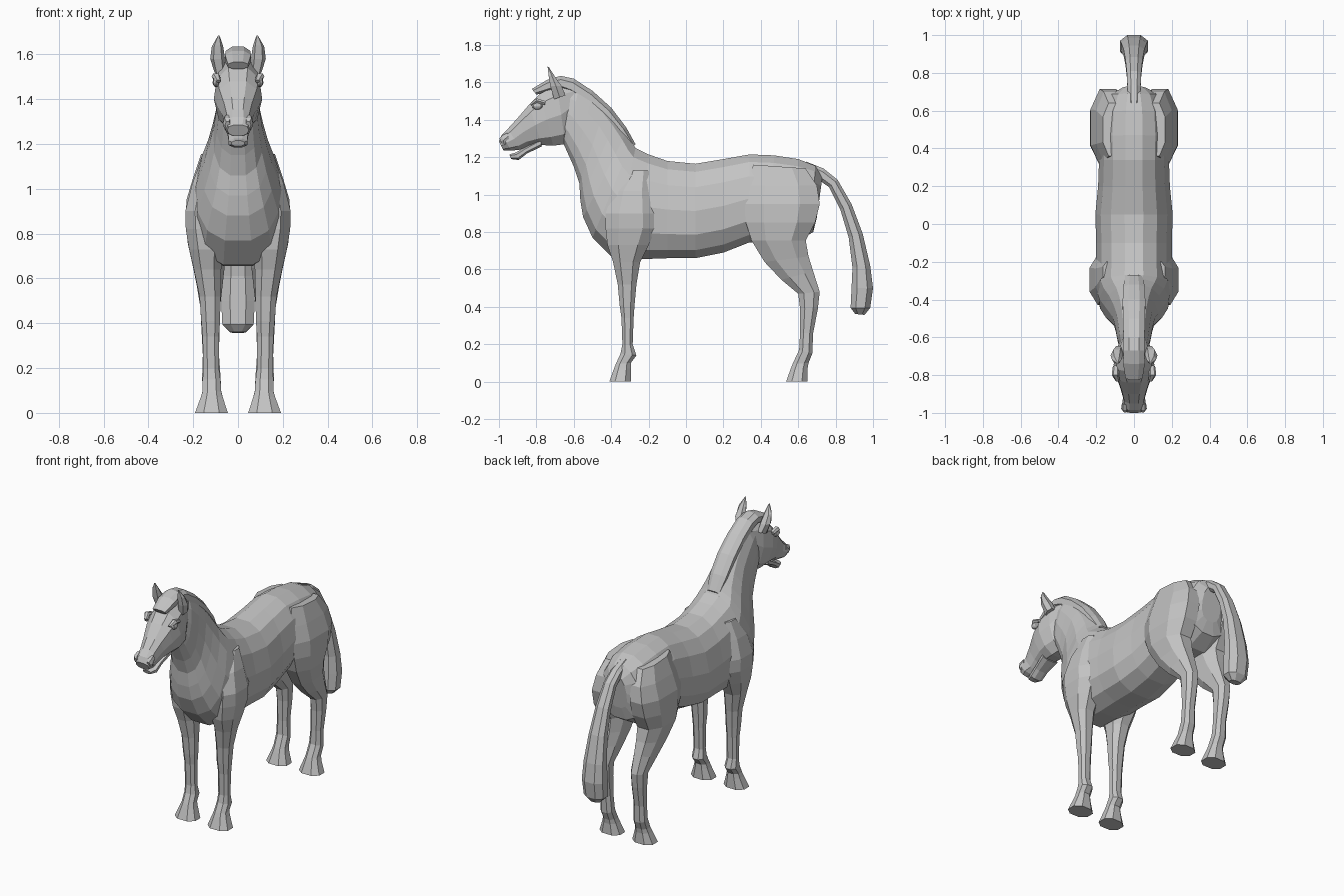
import bpy, bmesh, math
from mathutils import Vector

coat = bpy.data.materials.new("grey_coat")
coat.diffuse_color = (0.55, 0.55, 0.55, 1)


def finish(name, bm, mirror):
    bmesh.ops.recalc_face_normals(bm, faces=bm.faces)
    me = bpy.data.meshes.new(name)
    bm.to_mesh(me)
    bm.free()
    me.materials.append(coat)
    ob = bpy.data.objects.new(name, me)
    bpy.context.collection.objects.link(ob)
    if mirror:
        ob.modifiers.new("Mirror", 'MIRROR').use_clip = False
    return ob


def loft(name, rings, n=8, mirror=False, egg=0.0, power=0.85):
    """Rings are (y, z, y, z, x0, x1): two opposite side-profile points and the width."""
    bm = bmesh.new()
    loops = []
    c = math.cos(math.pi / n) ** power
    for ya, za, yb, zb, x0, x1 in rings:
        mid = Vector(((x0 + x1) / 2, (ya + yb) / 2, (za + zb) / 2))
        axis = Vector((0, (ya - yb) / 2, (za - zb) / 2))
        loop = []
        for i in range(n):
            a = 2 * math.pi * (i + 0.5) / n
            u = math.copysign(abs(math.cos(a)) ** power, math.cos(a)) / c
            v = math.copysign(abs(math.sin(a)) ** power, math.sin(a))
            v *= 1 - egg * math.cos(a)
            if n % 4 == 0:
                v /= c
            loop.append(bm.verts.new(mid + axis * u + Vector(((x1 - x0) / 2 * v, 0, 0))))
        loops.append(loop)
    for p, q in zip(loops, loops[1:]):
        for i in range(n):
            j = (i + 1) % n
            bm.faces.new((p[i], p[j], q[j], q[i]))
    bm.faces.new(loops[0])
    bm.faces.new(loops[-1])
    return finish(name, bm, mirror)


def sym(rows):
    return [(*r[:4], -r[4], r[4]) for r in rows]


# Trunk and neck in one sweep, from rump to poll
loft("body", sym([
    (.73, 1.10, .70, .88, .07),
    (.69, 1.155, .68, .80, .14),
    (.60, 1.19, .58, .74, .18),
    (.47, 1.21, .46, .74, .19),
    (.34, 1.215, .34, .745, .185),
    (.20, 1.19, .20, .69, .19),
    (.05, 1.165, .05, .66, .205),
    (-.10, 1.18, -.10, .66, .20),
    (-.20, 1.215, -.24, .655, .20),
    (-.27, 1.25, -.39, .66, .205)]) + sym([
    (-.29, 1.28, -.50, .77, .185),
    (-.32, 1.33, -.55, .88, .155),
    (-.37, 1.40, -.565, .97, .13),
    (-.43, 1.47, -.57, 1.06, .11),
    (-.50, 1.53, -.60, 1.15, .098),
    (-.57, 1.58, -.645, 1.25, .088),
    (-.64, 1.60, -.68, 1.32, .07)]), n=14, egg=0.14)

# Head with separate lower jaw
loft("head", sym([
    (-.60, 1.59, -.60, 1.36, .065),
    (-.69, 1.585, -.645, 1.27, .095),
    (-.78, 1.54, -.71, 1.262, .108),
    (-.84, 1.48, -.77, 1.265, .095),
    (-.90, 1.41, -.84, 1.258, .072),
    (-.95, 1.355, -.89, 1.24, .058),
    (-.985, 1.32, -.935, 1.235, .064),
    (-1.0, 1.285, -.975, 1.235, .048)]), n=10, egg=-0.08)
loft("lower_jaw", sym([
    (-.78, 1.30, -.77, 1.258, .055),
    (-.86, 1.255, -.85, 1.22, .044),
    (-.91, 1.225, -.895, 1.185, .042),
    (-.945, 1.215, -.935, 1.19, .028)]))

# Ears
loft("ears", [
    (-.705, 1.51, -.645, 1.53, .055, .105),
    (-.725, 1.58, -.665, 1.58, .058, .124),
    (-.735, 1.64, -.70, 1.63, .066, .117),
    (-.74, 1.685, -.732, 1.68, .082, .09)], n=6, mirror=True)

# Mane along the crest, then the forelock
loft("mane", sym([
    (-.27, 1.27, -.30, 1.235, .045),
    (-.32, 1.36, -.37, 1.32, .058),
    (-.40, 1.465, -.45, 1.41, .06),
    (-.50, 1.555, -.54, 1.49, .058),
    (-.60, 1.62, -.62, 1.54, .056),
    (-.67, 1.635, -.67, 1.56, .055),
    (-.74, 1.615, -.73, 1.55, .058),
    (-.825, 1.565, -.80, 1.535, .045)]))

# Tail
loft("tail", sym([
    (.64, 1.178, .68, 1.10, .03),
    (.735, 1.14, .715, 1.075, .035),
    (.81, 1.08, .765, 1.04, .038),
    (.885, .95, .825, .92, .045),
    (.945, .79, .87, .77, .055),
    (.985, .62, .89, .61, .068),
    (1.0, .50, .885, .50, .075),
    (.985, .395, .88, .395, .07),
    (.955, .357, .905, .362, .035)]))

# Front legs, from shoulder blade to hoof
loft("front_legs", [
    (-.30, 1.13, -.20, 1.13, .09, .165),
    (-.39, 1.02, -.18, 1.02, .07, .205),
    (-.43, .90, -.16, .90, .07, .235),
    (-.43, .82, -.16, .82, .065, .233),
    (-.42, .73, -.20, .73, .065, .218),
    (-.39, .64, -.245, .64, .075, .197),
    (-.365, .52, -.265, .52, .078, .172),
    (-.355, .41, -.275, .41, .08, .164),
    (-.345, .34, -.28, .34, .085, .158),
    (-.34, .20, -.285, .20, .085, .155),
    (-.35, .15, -.265, .14, .078, .158),
    (-.375, .095, -.295, .10, .075, .158),
    (-.385, .07, -.295, .07, .068, .166),
    (-.41, 0, -.295, 0, .045, .192)], mirror=True)

# Hind legs, from haunch to hoof
loft("hind_legs", [
    (.36, 1.16, .64, 1.14, .05, .165),
    (.325, 1.05, .70, 1.05, .05, .20),
    (.31, .95, .715, .95, .045, .23),
    (.32, .85, .69, .85, .045, .234),
    (.35, .755, .64, .755, .05, .224),
    (.42, .64, .655, .67, .06, .20),
    (.51, .545, .68, .59, .07, .182),
    (.60, .47, .715, .48, .08, .168),
    (.61, .39, .705, .39, .082, .164),
    (.61, .26, .68, .26, .085, .157),
    (.605, .17, .675, .15, .078, .16),
    (.57, .095, .655, .10, .075, .158),
    (.56, .07, .65, .07, .068, .166),
    (.535, 0, .65, 0, .045, .192)], mirror=True)

# Eyes
bm = bmesh.new()
bmesh.ops.create_uvsphere(bm, u_segments=8, v_segments=6, radius=.026)
bmesh.ops.scale(bm, vec=(.6, 1.1, .8), verts=bm.verts)
bmesh.ops.translate(bm, vec=(.098, -.795, 1.475), verts=bm.verts)
finish("eyes", bm, True)

# Brow ridges above the eyes
loft("brows", [
    (-.835, 1.485, -.825, 1.475, .075, .098),
    (-.80, 1.515, -.795, 1.49, .08, .118),
    (-.75, 1.50, -.755, 1.48, .08, .112)], n=6, mirror=True)

# Nostril rims
loft("nostrils", [
    (-.955, 1.33, -.945, 1.295, .035, .064),
    (-.985, 1.315, -.97, 1.265, .03, .068),
    (-.997, 1.30, -.985, 1.27, .034, .058)], n=6, mirror=True)
